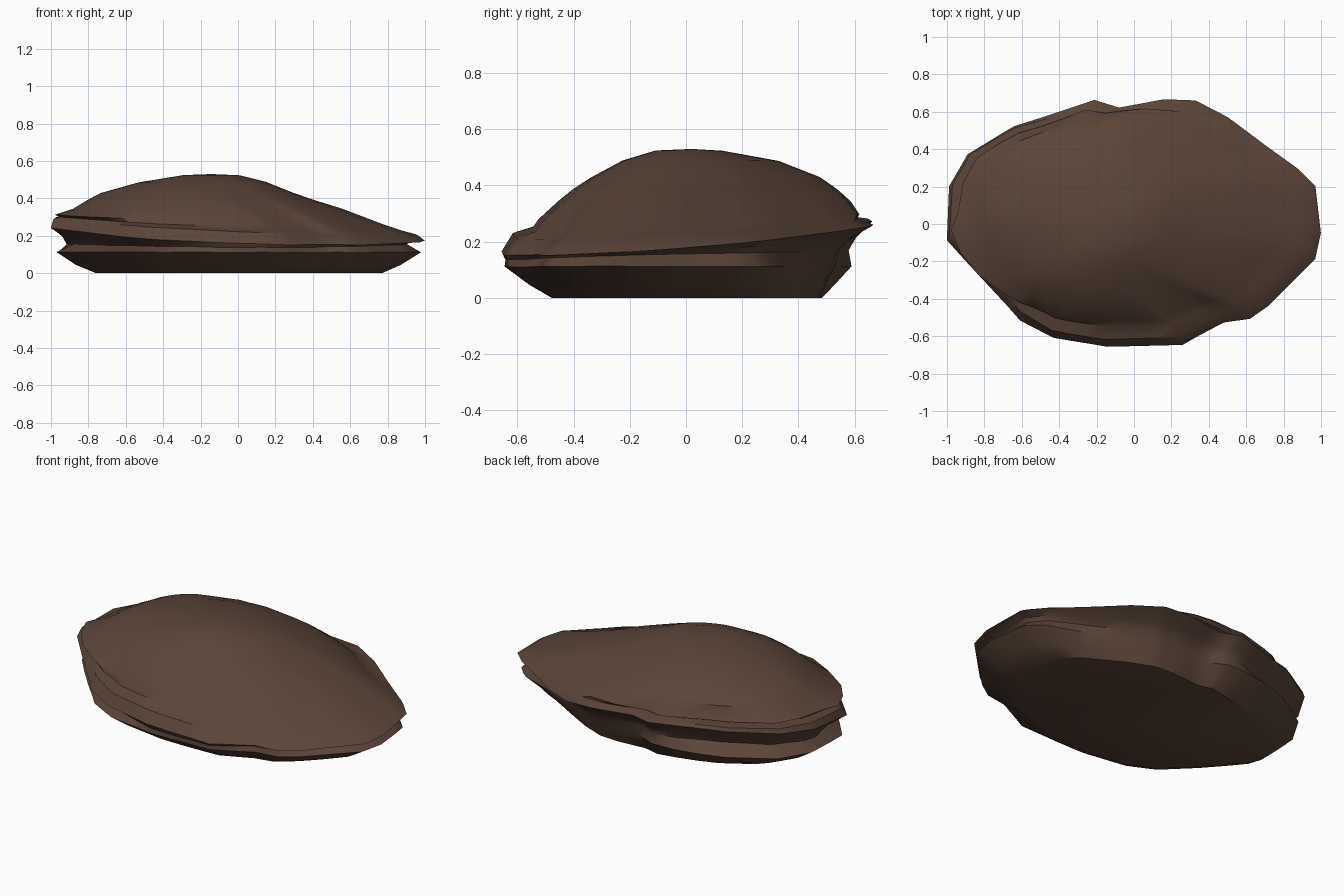
import bpy, bmesh, math
from mathutils import Vector, noise

if "Cube" in bpy.data.objects:
    bpy.data.objects.remove(bpy.data.objects["Cube"])

# Plan outline of the boulder, counter-clockwise
OUTLINE = [(1.0, -.05), (.97, .2), (.88, .29), (.7, .42), (.5, .57), (.33, .66),
           (.16, .665), (-.08, .62), (-.21, .66), (-.64, .52), (-.89, .37), (-.99, .2),
           (-1.0, -.09), (-.68, -.44), (-.61, -.52), (-.43, -.61), (-.14, -.66),
           (.26, -.65), (.33, -.61), (.48, -.53), (.62, -.51), (.72, -.44), (.97, -.19)]

# Strata: x min, x max, y min, y max, height, slope in x, slope in y, roughness, roundness
RINGS = [(-.76, .77, -.48, .50, 0, 0, 0, 0, .3),
         (-.87, .87, -.56, .56, .045, 0, 0, .2, .2),
         (-.97, .98, -.65, .65, .112, 0, 0, .2, .1),
         (-.93, .94, -.63, .61, .155, 0, .025, .5, 0),
         (-.95, .95, -.63, .62, .18, -.01, .05, .5, 0),
         (-1.0, 1.0, -.66, .665, .213, -.035, .08, .1, 0),
         (-.985, .96, -.60, .645, .247, -.045, .04, .3, 0),
         (-.93, .87, -.55, .61, .263, -.04, .035, .4, .1),
         (-.94, .78, -.53, .62, .283, -.03, .025, .5, .3),
         (-.87, .56, -.45, .59, .345, 0, 0, .7, .5),
         (-.81, .43, -.40, .54, .388, 0, 0, .7, .6),
         (-.73, .30, -.34, .48, .428, 0, 0, .7, .7),
         (-.53, .15, -.23, .33, .487, 0, 0, .5, .8),
         (-.29, .01, -.11, .13, .524, 0, 0, .2, .9)]

# Weathering: ring, direction in degrees, half width, depth (negative bulges out)
CUTS = [(3, 215, 45, .10), (4, 215, 45, .07), (3, 140, 30, .05), (4, 135, 30, .03),
        (3, 350, 35, .04), (4, 350, 35, .02),
        (0, 75, 40, .05), (1, 72, 42, .12), (2, 70, 45, .20), (3, 70, 45, .11),
        (4, 70, 45, .06), (3, 280, 40, -.035), (4, 280, 40, -.045),
        (6, 265, 40, -.035), (7, 125, 40, .09), (7, 208, 30, -.05), (8, 208, 30, -.09),
        (9, 210, 30, -.04), (8, 122, 30, .03), (9, 122, 35, .04),
        (10, 122, 35, -.03), (11, 122, 35, -.03)]


def outline_points(steps):
    pts = []
    for i, a in enumerate(OUTLINE):
        b = OUTLINE[(i + 1) % len(OUTLINE)]
        pts += [Vector(a).lerp(Vector(b), k / steps) for k in range(steps)]
    return pts


def ring_point(index, p):
    x0, x1, y0, y1, z, sx, sy, rough, roundness = RINGS[index]
    unit = Vector((p.x, p.y / .663))
    angle = math.degrees(math.atan2(unit.y, unit.x))
    unit = unit.lerp(unit.normalized(), roundness)
    cut = 0
    for ring, direction, width, depth in CUTS:
        diff = abs((angle - direction + 180) % 360 - 180)
        if ring == index and diff < width:
            cut += depth * math.cos(diff / width * math.pi / 2)
    x = (x0 + x1) / 2 + (x1 - x0) / 2 * unit.x * (1 - cut)
    y = (y0 + y1) / 2 + (y1 - y0) / 2 * unit.y * (1 - cut)
    v = Vector((x, y, z + sx * x + sy * y))
    n = noise.noise_vector(v * 3.5 + Vector((4, 1, 7))) * rough
    return v + Vector((n.x * .022, n.y * .022, n.z * .012))


# Layered boulder lofted through its strata
bm = bmesh.new()
plan = outline_points(3)
loops = [[bm.verts.new(ring_point(i, p)) for p in plan] for i in range(len(RINGS))]
for low, high in zip(loops, loops[1:]):
    for j in range(len(plan)):
        k = (j + 1) % len(plan)
        bm.faces.new((low[j], low[k], high[k], high[j]))
bm.faces.new(list(reversed(loops[0])))
crown = bm.verts.new((-.14, .02, .53))
for j in range(len(plan)):
    bm.faces.new((loops[-1][j], loops[-1][(j + 1) % len(plan)], crown))
bmesh.ops.recalc_face_normals(bm, faces=bm.faces)
mesh = bpy.data.meshes.new("layered_boulder")
bm.to_mesh(mesh)
bm.free()
boulder = bpy.data.objects.new("layered_boulder", mesh)
bpy.context.collection.objects.link(boulder)

# Brown stone colour
stone = bpy.data.materials.new("brown_stone")
stone.diffuse_color = (.105, .059, .04, 1)
stone.use_nodes = True
stone.node_tree.nodes["Principled BSDF"].inputs["Base Color"].default_value = stone.diffuse_color
mesh.materials.append(stone)

bpy.context.view_layer.objects.active = boulder
boulder.select_set(True)
bpy.ops.object.shade_smooth_by_angle(angle=math.radians(35))
